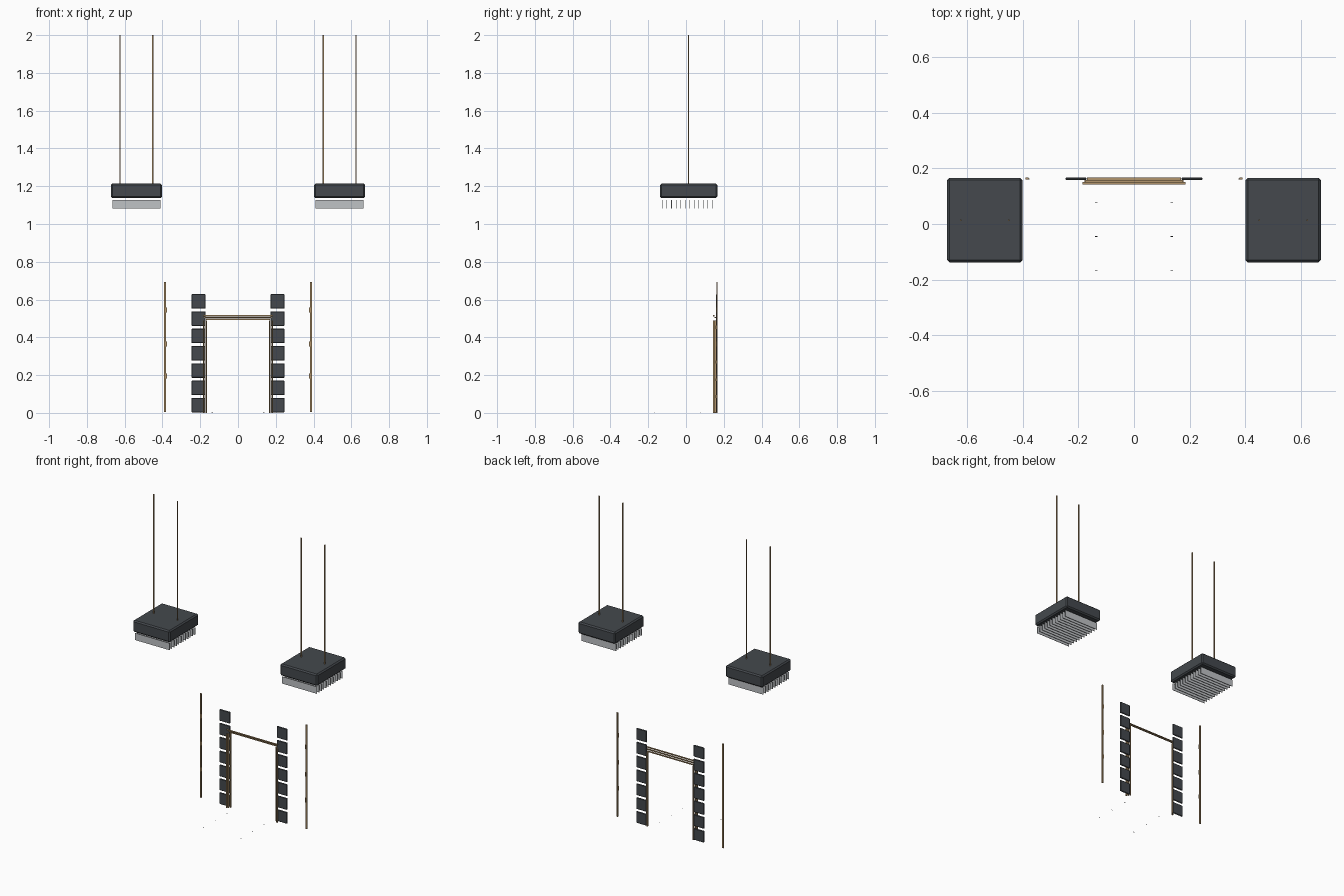
import bpy

if "Cube" in bpy.data.objects:
    bpy.data.objects.remove(bpy.data.objects["Cube"])


def mat(name, rgb):
    m = bpy.data.materials.new(name)
    m.diffuse_color = (*rgb, 1)
    m.use_nodes = True
    m.node_tree.nodes["Principled BSDF"].inputs["Base Color"].default_value = m.diffuse_color
    return m


DARK = mat("charcoal", (0.058, 0.066, 0.075))
GREY = mat("pale_grey", (0.52, 0.54, 0.56))
GOLD = mat("bronze", (0.45, 0.30, 0.15))


def box(name, x, y, z, material, bevel=0.0):
    """Box given by its (min, max) ranges, with optional chamfer."""
    bpy.ops.mesh.primitive_cube_add(
        size=1, location=[(a + b) / 2 for a, b in (x, y, z)])
    o = bpy.context.object
    o.name = name
    o.scale = [b - a for a, b in (x, y, z)]
    bpy.ops.object.transform_apply(location=False, rotation=False, scale=True)
    o.data.materials.append(material)
    if bevel:
        m = o.modifiers.new("chamfer", 'BEVEL')
        m.width = bevel
        m.segments = 1
    return o


def pair(name, x, y, z, material, bevel=0.0):
    """Same box on the right and the left."""
    box(name + "_right", x, y, z, material, bevel)
    box(name + "_left", (-x[1], -x[0]), y, z, material, bevel)


# hanging lamps: housing, louvre fins, suspension rods
pair("lamp_housing", (0.402, 0.673), (-0.138, 0.166), (1.137, 1.214), DARK, 0.008)
for i in range(12):
    y = -0.125 + i * 0.0241
    pair(f"lamp_fin_{i}", (0.411, 0.664), (y - 0.0015, y + 0.0015),
         (1.082, 1.128), GREY)
for n, x in (("inner", 0.451), ("outer", 0.624)):
    pair("suspension_rod_" + n, (x - 0.003, x + 0.003), (0.011, 0.017),
         (1.214, 2.0), GOLD)

# columns of square panels beside the opening
for i in range(7):
    z = 0.003 + i * 0.0915
    pair(f"column_panel_{i}", (0.171, 0.247), (0.158, 0.167),
         (z, z + 0.0765), DARK, 0.003)

# stepped frame: outer step in front, inner step at the back
for i, (x, y, z) in enumerate(((0.185, 0.142, 0.514),
                               (0.177, 0.150, 0.505),
                               (0.169, 0.158, 0.496))):
    pair(f"frame_jamb_{i}", (x - 0.005, x + 0.001), (y, y + 0.009),
         (0, 0.488), GOLD)
    box(f"frame_lintel_{i}", (-x, x), (y + 0.001, y + 0.009),
        (z - 0.003, z + 0.003), GOLD)

# slim outer strips with small clips
pair("side_strip", (0.381, 0.391), (0.161, 0.168), (0.006, 0.693), GOLD)
for i, z in enumerate((0.195, 0.365, 0.545)):
    pair(f"strip_clip_{i}", (0.376, 0.382), (0.160, 0.164),
         (z - 0.014, z + 0.014), GOLD)

# small floor markers
for i, y in enumerate((0.076, -0.045, -0.166)):
    pair(f"floor_marker_{i}", (0.132, 0.141), (y - 0.001, y + 0.001),
         (0, 0.001), DARK)
